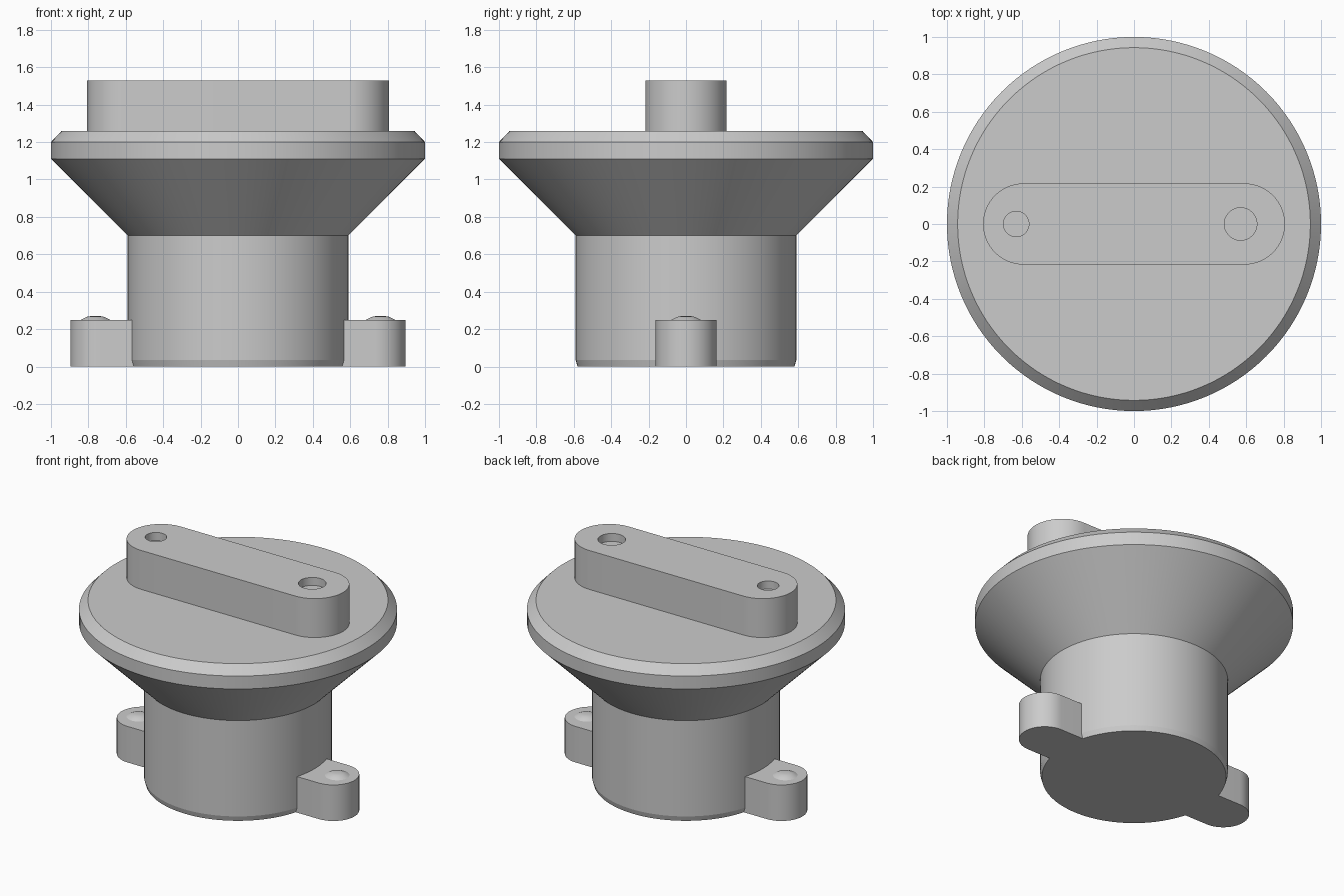
import bpy, bmesh, math

if "Cube" in bpy.data.objects:
    bpy.data.objects.remove(bpy.data.objects["Cube"], do_unlink=True)

# Single plain grey for the whole piece
grey = bpy.data.materials.new("plain_grey")
grey.use_nodes = True
grey.diffuse_color = (0.6, 0.6, 0.6, 1)
grey.node_tree.nodes["Principled BSDF"].inputs["Base Color"].default_value = (0.6, 0.6, 0.6, 1)


def finish(name, bm):
    """Turn a bmesh into a smooth-shaded object with sharp edges kept."""
    bmesh.ops.recalc_face_normals(bm, faces=bm.faces)
    mesh = bpy.data.meshes.new(name)
    bm.to_mesh(mesh)
    bm.free()
    mesh.materials.append(grey)
    obj = bpy.data.objects.new(name, mesh)
    bpy.context.collection.objects.link(obj)
    return obj


def shade(obj, angle=30):
    bpy.ops.object.select_all(action='DESELECT')
    obj.select_set(True)
    bpy.context.view_layer.objects.active = obj
    bpy.ops.object.shade_smooth_by_angle(angle=math.radians(angle))


def arc(cx, cy, r, start, end, steps):
    """Points along an arc, angles in radians."""
    return [(cx + r * math.cos(start + (end - start) * i / steps),
             cy + r * math.sin(start + (end - start) * i / steps))
            for i in range(steps + 1)]


def lathe(name, profile, x=0, segments=128):
    """Stack of rings from (radius, height) pairs, capped at both ends."""
    bm = bmesh.new()
    rings = [[bm.verts.new((px, py, z)) for px, py in
              arc(x, 0, r, 0, math.tau, segments)[:-1]] for r, z in profile]
    for low, high in zip(rings, rings[1:]):
        for i in range(segments):
            j = (i + 1) % segments
            bm.faces.new((low[i], low[j], high[j], high[i]))
    bm.faces.new(rings[0])
    bm.faces.new(rings[-1])
    return finish(name, bm)


def prism(name, outline, low, high):
    """Upright extrusion of a flat outline."""
    bm = bmesh.new()
    face = bm.faces.new([bm.verts.new((x, y, low)) for x, y in outline])
    top = bmesh.ops.extrude_face_region(bm, geom=[face])["geom"]
    bmesh.ops.translate(bm, vec=(0, 0, high - low),
                        verts=[v for v in top if isinstance(v, bmesh.types.BMVert)])
    return finish(name, bm)


# Stem, flared cone and chamfered disc in one turned body
body = lathe("flared_body", [(0.58, 0), (0.59, 0.035), (0.59, 0.7), (1, 1.11),
                             (1, 1.2), (0.943, 1.26)])
shade(body, 10)

# Grip bar with round ends
half = math.pi / 2
grip = prism("grip_bar", arc(0.59, 0, 0.217, -half, half, 32)
             + arc(-0.59, 0, 0.217, half, 3 * half, 32), 1.26, 1.53)

# Two shallow round sockets of different size
for name, x, r in (("small_socket", -0.63, 0.068), ("large_socket", 0.57, 0.087)):
    cutter = lathe(name + "_cutter", [(r, 1.475), (r, 1.6)], x, 48)
    cutter.hide_render = True
    bpy.context.view_layer.objects.active = grip
    cut = grip.modifiers.new(name, 'BOOLEAN')
    cut.operation = 'DIFFERENCE'
    cut.solver = 'EXACT'
    cut.object = cutter
    bpy.ops.object.modifier_apply(modifier=cut.name)
    bpy.data.objects.remove(cutter, do_unlink=True)
shade(grip)

# Mounting lugs hugging the stem, each with a low domed stud
width = 0.162
hug = math.asin(width / 0.575)
for side, sign in (("left", 1), ("right", -1)):
    outline = (arc(0.733, 0, width, -half, half, 32)
               + arc(0, 0, 0.575, hug, -hug, 16))
    lug = prism(side + "_lug", [(sign * x, y) for x, y in outline], 0, 0.25)
    shade(lug)
    stud = lathe(side + "_stud", [(0.077, 0.25), (0.06, 0.259), (0.042, 0.267),
                                  (0.02, 0.27)], sign * 0.762, 48)
    shade(stud, 40)
